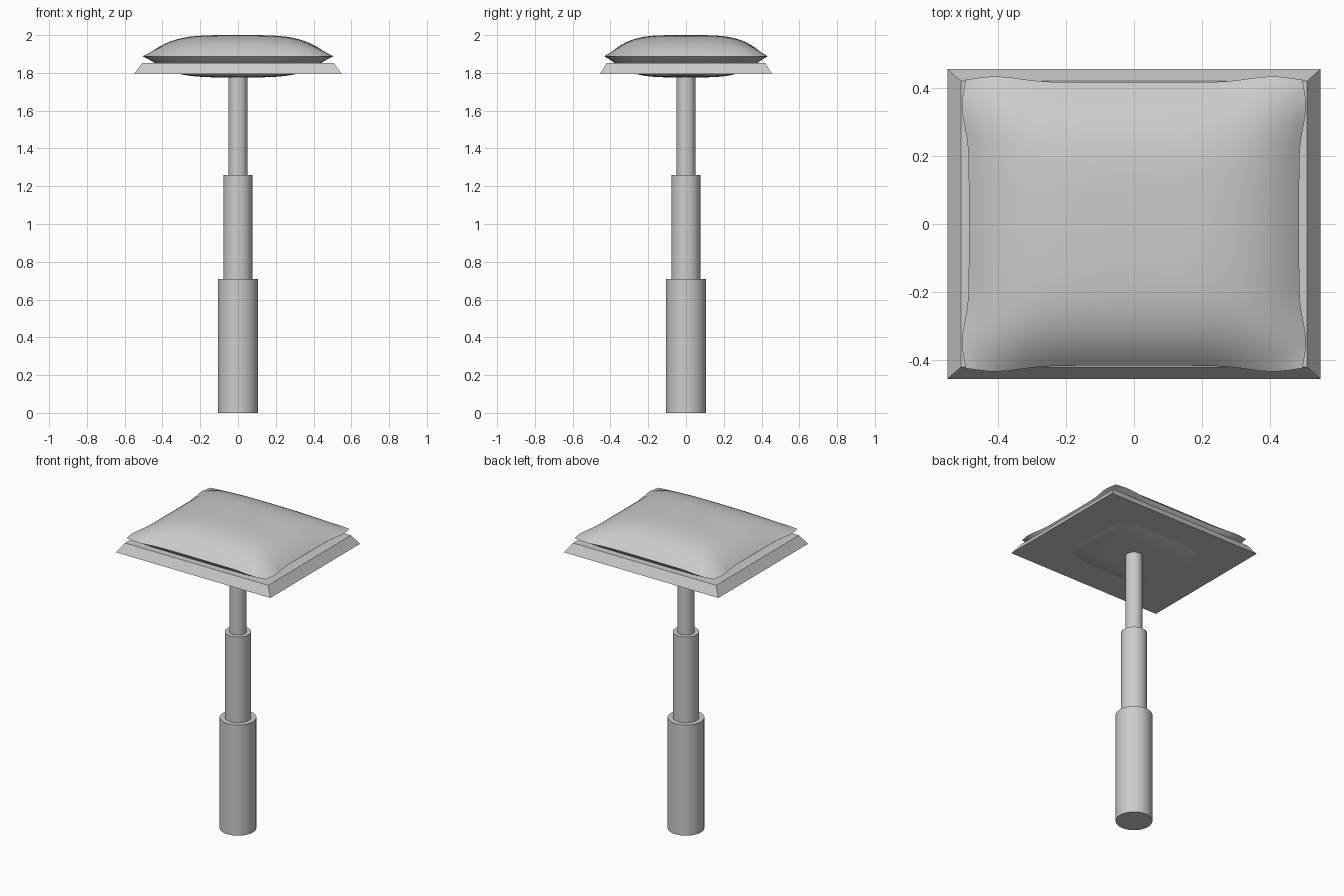
import bpy, bmesh, math

if "Cube" in bpy.data.objects:
    bpy.data.objects.remove(bpy.data.objects["Cube"])


def finish(name, bm, smooth=True):
    bmesh.ops.recalc_face_normals(bm, faces=bm.faces)
    mesh = bpy.data.meshes.new(name)
    bm.to_mesh(mesh)
    bm.free()
    obj = bpy.data.objects.new(name, mesh)
    bpy.context.collection.objects.link(obj)
    if smooth:
        bpy.ops.object.select_all(action='DESELECT')
        obj.select_set(True)
        bpy.context.view_layer.objects.active = obj
        bpy.ops.object.shade_smooth_by_angle(angle=math.radians(35))
    return obj


def tube(name, radius, z0, z1):
    bm = bmesh.new()
    bmesh.ops.create_cone(bm, cap_ends=True, segments=32, radius1=radius,
                          radius2=radius, depth=z1 - z0)
    bmesh.ops.translate(bm, verts=bm.verts, vec=(0, 0, (z0 + z1) / 2))
    return finish(name, bm)


# telescoping column
tube("lower_column", 0.107, 0.0, 0.71)
tube("middle_column", 0.077, 0.71, 1.26)
tube("upper_column", 0.05, 1.26, 1.80)

# bevelled seat plate
bm = bmesh.new()
bmesh.ops.create_cube(bm, size=2)
for v in bm.verts:
    top = v.co.z > 0
    v.co.x *= 0.508 if top else 0.548
    v.co.y *= 0.42 if top else 0.455
    v.co.z = 1.852 if top else 1.795
finish("seat_plate", bm, smooth=False)


# pillow cushion: two domed sheets joined at a pinched seam
def ear(t):
    return math.exp(-((abs(t) - 0.82) / 0.2) ** 2)


N = 28
SEAM_Z, HALF_HEIGHT = 1.888, 0.112
bm = bmesh.new()
for side in (1, -1):
    rows = []
    for i in range(N + 1):
        row = []
        for j in range(N + 1):
            s, t = 2 * i / N - 1, 2 * j / N - 1
            u = 0.5 * s + 0.5 * math.sin(s * math.pi / 2)
            v = 0.5 * t + 0.5 * math.sin(t * math.pi / 2)
            row.append(bm.verts.new((
                u * (0.485 + 0.02 * ear(v)),
                v * (0.416 + 0.017 * ear(u)),
                SEAM_Z + side * HALF_HEIGHT * (1 - u ** 4) * (1 - v ** 4))))
        rows.append(row)
    for i in range(N):
        for j in range(N):
            bm.faces.new((rows[i][j], rows[i + 1][j],
                          rows[i + 1][j + 1], rows[i][j + 1]))
bmesh.ops.remove_doubles(bm, verts=bm.verts, dist=1e-5)
finish("seat_cushion", bm)
